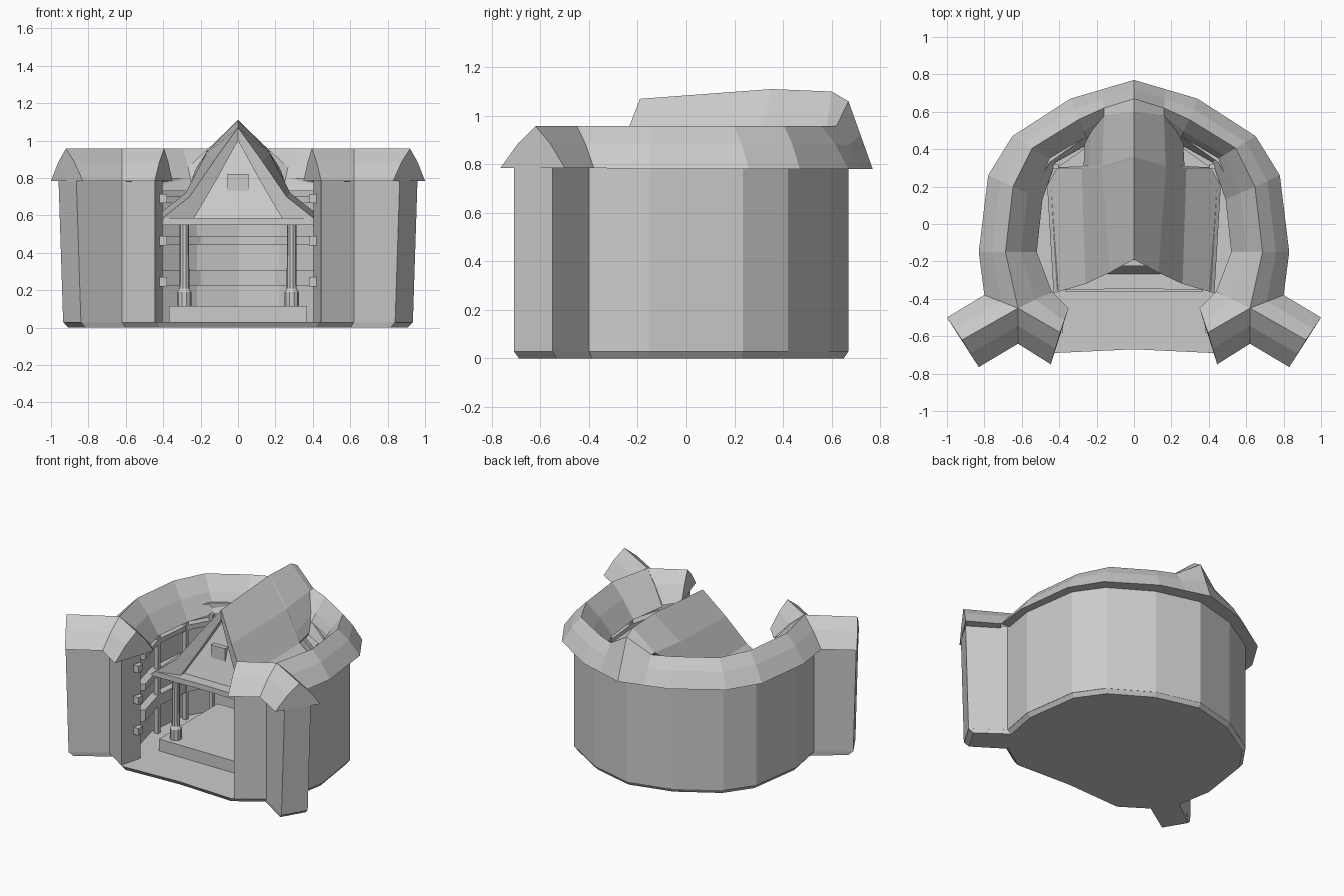
import bpy, bmesh
from math import cos, sin, tau
from mathutils import Vector

if "Cube" in bpy.data.objects:
    bpy.data.objects.remove(bpy.data.objects["Cube"])


def finish(name, bm, mirror=False):
    bmesh.ops.recalc_face_normals(bm, faces=bm.faces)
    me = bpy.data.meshes.new(name)
    bm.to_mesh(me)
    bm.free()
    ob = bpy.data.objects.new(name, me)
    bpy.context.collection.objects.link(ob)
    if mirror:
        m = ob.modifiers.new("mirror", 'MIRROR')
        m.merge_threshold = 0.0005
    return ob


def loft(name, sections, start=False, end=False, mirror=True):
    """Join closed cross-sections into a skin, optionally capped."""
    bm = bmesh.new()
    rows = [[bm.verts.new(p) for p in s] for s in sections]
    n = len(rows[0])
    for a, b in zip(rows, rows[1:]):
        for i in range(n):
            j = (i + 1) % n
            bm.faces.new((a[i], a[j], b[j], b[i]))
    if start:
        bm.faces.new(rows[0])
    if end:
        bm.faces.new(rows[-1])
    return finish(name, bm, mirror)


def box(name, x0, x1, y0, y1, z0, z1, mirror=False):
    s = [[(x, y0, z0), (x, y1, z0), (x, y1, z1), (x, y0, z1)] for x in (x0, x1)]
    return loft(name, s, True, True, mirror)


def tube(name, x, y, rings, n=10):
    """Turned column: rings of (radius, z)."""
    s = [[(x + r * cos(tau * i / n), y + r * sin(tau * i / n), z) for i in range(n)]
         for r, z in rings]
    return loft(name, s, True, True)


def roof_section(e1, ridge, e2, z1=.785, zr=.957, z2=.785):
    """Curved roof section: eave, shoulder, ridge, shoulder, eave, soffit."""
    a, r, b = Vector((*e1, z1)), Vector((*ridge, zr)), Vector((*e2, z2))
    up = Vector((0, 0, .015))
    soffit = a.lerp(b, .5)
    soffit.z = z1
    return [a, (a + r) / 2 + up, r, (r + b) / 2 + up, b, soffit]


# Horseshoe wall with paired buttress ends
outer = [(0, .67), (.31, .59), (.59, .42), (.72, .235), (.775, -.15), (.73, -.40)]
inner = [(0, .55), (.22, .49), (.45, .33), (.55, .15), (.58, -.15), (.51, -.42)]
ends = [(.935, -.55), (.84, -.71), (.62, -.565), (.445, -.68), (.405, -.52)]
bm = bmesh.new()
rf = bm.faces.new([bm.verts.new((x, y, .028)) for x, y in outer + ends + inner[::-1]])
for v in bmesh.ops.extrude_face_region(bm, geom=[rf])['geom']:
    if isinstance(v, bmesh.types.BMVert):
        v.co.z = .80
        if v.co.x > .8:
            v.co.x += .025
seam = [f for f in bm.faces if all(abs(v.co.x) < 1e-5 for v in f.verts)]
bmesh.ops.delete(bm, geom=seam, context='FACES_ONLY')
finish("horseshoe_wall", bm, True)

# Chamfered footing and courtyard floor
foot = outer + ends[:3] + [(.43, -.69), (0, -.67)]
loft("footing", [[(x * .97, y * .97, 0) for x, y in foot],
                 [(x, y, .03) for x, y in foot]], True, True)

# Ring roof, ending in a Y junction with the two wing roofs
eaves = [((.34, .67), (.24, .43)), ((.65, .47), (.42, .33)),
         ((.78, .26), (.49, .13)), ((.83, -.15), (.52, -.15))]
ring = [[(0, .77, .78), (0, .72, .92), (0, .67, 1.06), (0, .60, 1.10), (0, .52, 1.10),
         (0, .58, .78)],
        [(.17, .72, .78), (.165, .67, .88), (.16, .62, .957), (.16, .58, .957),
         (.16, .50, .93), (.16, .57, .78)]]
for o, i in eaves:
    r = Vector(o).lerp(Vector(i), .46)
    ring.append(roof_section(o, r, i, .78, .957, .73))
joint, valley = (.62, -.45), (.62, -.64)
back_out, back_in = (.80, -.38), (.44, -.36)
ring.append(roof_section(back_out, joint, back_in, z2=.765))
loft("ring_roof", ring)
loft("outer_wing_roof", [roof_section(back_out, joint, valley),
                         roof_section((1.0, -.5), (.92, -.62), (.83, -.765))], False, True)
loft("inner_wing_roof", [roof_section(back_in, joint, valley, z1=.775),
                         roof_section((.35, -.45), (.395, -.58), (.445, -.75))], False, True)

# Steep flared gable roof of the inner hall, running back into the ring
front = [(0, -.19, 1.07), (.13, -.26, .89), (.26, -.32, .70), (.43, -.37, .565),
         (.41, -.355, .545), (.235, -.31, .585), (.115, -.25, .79), (0, -.19, 1.0)]
mid = [(0, .35, 1.11), (.17, .30, .93), (.28, .30, .72), (.47, .30, .57),
       (.45, .30, .55), (.25, .30, .60), (.12, .30, .82), (0, .35, 1.04)]
step = [(0, .36, 1.11), (.17, .31, .935), (.24, .31, .79), (.27, .31, .72),
        (.26, .31, .70), (.22, .31, .70), (.12, .31, .82), (0, .36, 1.04)]
rear = [(0, .60, 1.10), (.16, .58, .955), (.23, .54, .84), (.26, .50, .76),
        (.25, .50, .73), (.20, .50, .73), (.12, .54, .82), (0, .60, 1.02)]
loft("gable_roof", [front, mid, step, rear], True, True)

# Pediment, ceiling slab and attic window
loft("pediment", [[(-.24, -.27, .58), (.24, -.27, .58), (0, -.13, 1.01)],
                  [(-.24, -.2, .58), (.24, -.2, .58), (0, -.08, 1.01)]], True, True, False)
slab = [(0, .30), (.45, .30), (.41, -.355), (0, -.345)]
loft("ceiling_slab", [[(x, y, z) for x, y in slab] for z in (.548, .585)], True, True)
box("attic_window", -.055, .055, -.225, -.15, .73, .82)

# Platform and columns
box("platform", -.37, .37, -.36, .30, .03, .115)
tube("front_column", .287, -.29,
     [(.038, .115), (.038, .19), (.027, .21), (.025, .55)])


# Galleries around the inner wall, with posts and end brackets
def band(name, z0, z1, k0=1.0, k1=.91):
    loft(name, [[(x * k0, y * k0, z0), (x * k0, y * k0, z1),
                 (x * k1, y * k1, z1), (x * k1, y * k1, z0)] for x, y in inner],
         False, True)


band("lower_gallery", .225, .305)
band("upper_gallery", .445, .49)
band("top_beam", .665, .70)
for x, y in inner[2:5]:
    px, py = x * .93, y * .93
    box("gallery_post", px - .014, px + .014, py - .014, py + .014, .03, .74, True)
for z in (.22, .44, .665):
    box("end_bracket", .38, .43, -.58, -.53, z, z + .05, True)
